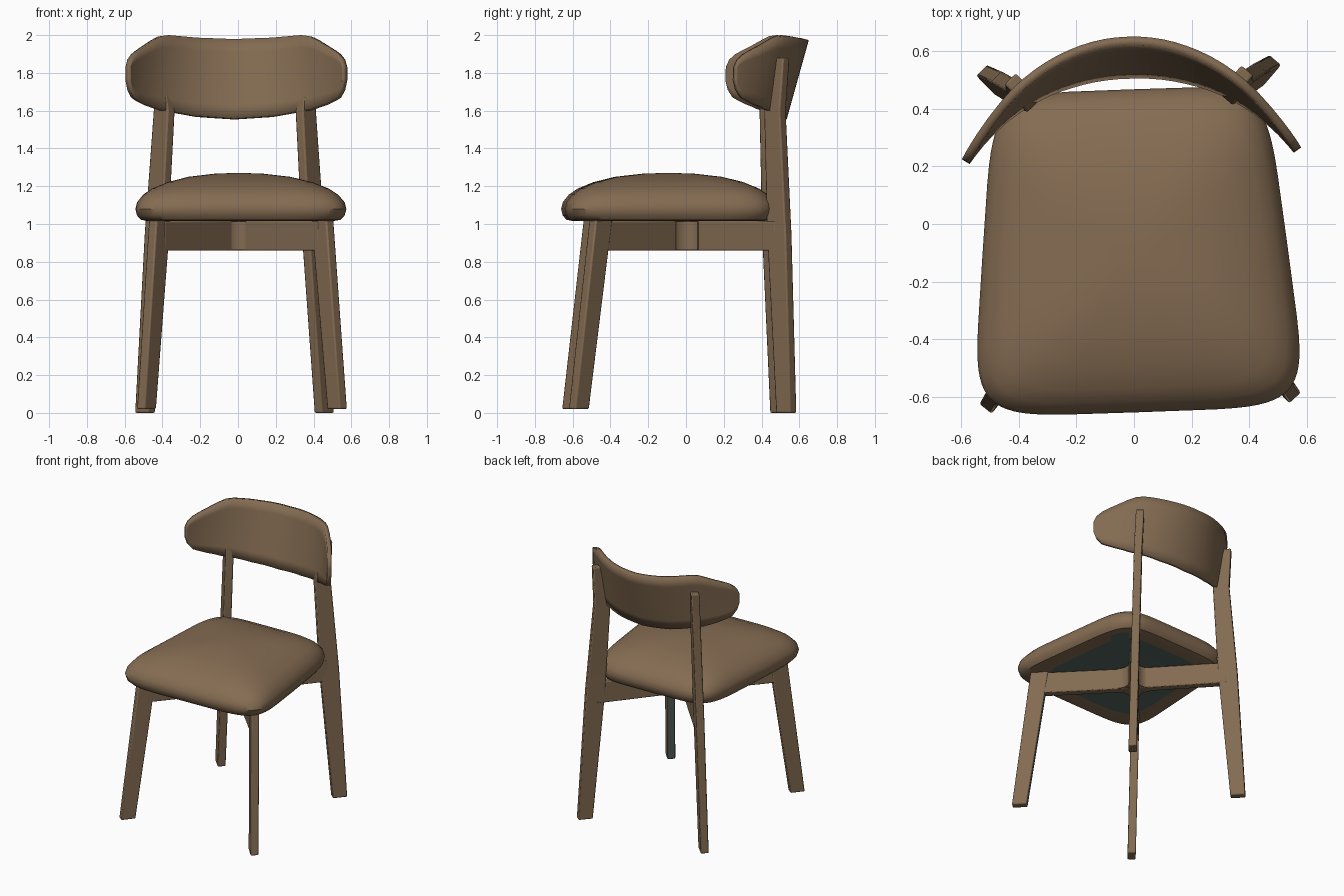
import bpy, bmesh, math
from mathutils import Vector, Matrix

cube = bpy.data.objects.get("Cube")
if cube:
    bpy.data.objects.remove(cube, do_unlink=True)

TURN = Matrix.Rotation(math.radians(2), 4, 'Z')  # whole chair stands slightly turned


def material(name, rgb):
    m = bpy.data.materials.new(name)
    m.use_nodes = True
    m.diffuse_color = (*rgb, 1)
    m.node_tree.nodes["Principled BSDF"].inputs["Base Color"].default_value = (*rgb, 1)
    return m


WOOD = material("brown wood", (0.225, 0.146, 0.083))
FABRIC = material("tan upholstery", (0.235, 0.15, 0.085))
LINING = material("grey green lining", (0.09, 0.13, 0.115))


def loft(name, rings, mats, rule=None, closed=True, bevel=0.0, thickness=0.0):
    """Skin a row of point rings; rule(face) picks the second material."""
    bm = bmesh.new()
    rows = [[bm.verts.new(p) for p in ring] for ring in rings]
    n = len(rows[0])
    for a, b in zip(rows, rows[1:]):
        for i in range(n if closed else n - 1):
            j = (i + 1) % n
            bm.faces.new((a[i], a[j], b[j], b[i]))
    if closed:
        bm.faces.new(rows[0][::-1])
        bm.faces.new(rows[-1])
    bmesh.ops.recalc_face_normals(bm, faces=bm.faces)
    bm.normal_update()
    if rule:
        for f in bm.faces:
            f.material_index = int(rule(f))
    bm.transform(TURN)
    me = bpy.data.meshes.new(name)
    bm.to_mesh(me)
    bm.free()
    ob = bpy.data.objects.new(name, me)
    bpy.context.collection.objects.link(ob)
    for m in mats:
        me.materials.append(m)
    if thickness:
        mod = ob.modifiers.new("Thickness", 'SOLIDIFY')
        mod.thickness, mod.offset = thickness, 0
    if bevel:
        mod = ob.modifiers.new("Soft edges", 'BEVEL')
        mod.width, mod.segments = bevel, 2
    bpy.ops.object.select_all(action='DESELECT')
    ob.select_set(True)
    bpy.context.view_layer.objects.active = ob
    bpy.ops.object.shade_smooth_by_angle(angle=math.radians(35))
    return ob


def interp(points, x):
    for (x0, y0), (x1, y1) in zip(points, points[1:]):
        if x <= x1:
            return y0 + (y1 - y0) * (x - x0) / (x1 - x0)
    return points[-1][1]


# Legs: sections of (x, y, z, depth), blade-like and pointing to the centre
WIDTH = 0.055
FRONT = [(0.505, -0.585, 0.02, 0.10), (0.43, -0.465, 1.03, 0.12)]
BACK = [(0.475, 0.515, 0.0, 0.10), (0.415, 0.48, 0.95, 0.13),
        (0.375, 0.458, 1.6, 0.11), (0.395, 0.50, 1.88, 0.05)]


def leg(name, sections, side, mats, rule=None):
    out = Vector((side * sections[0][0], sections[0][1], 0)).normalized()
    across = Vector((-out.y, out.x, 0)) * WIDTH / 2
    rings = []
    for x, y, z, depth in sections:
        c, d = Vector((side * x, y, z)), out * depth / 2
        rings.append([c - d - across, c + d - across, c + d + across, c - d + across])
    loft(name, rings, mats, rule, bevel=0.008)


def rail(name, end):
    end = Vector((*end, 0))
    across = Vector((-end.y, end.x, 0)).normalized() * WIDTH / 2
    base = [across, -across, end - across, end + across]
    loft(name, [[p + Vector((0, 0, z)) for p in base] for z in (0.86, 1.015)], [WOOD], bevel=0.006)


for side, word in ((1, "left"), (-1, "right")):
    if side == 1:
        # lined face on the inside of this leg
        leg("front_left_leg", FRONT, side, [WOOD, LINING],
            lambda f: f.normal.x < -0.4 and f.normal.y > 0.4)
    else:
        leg("front_right_leg", FRONT, side, [WOOD])
    leg("back_" + word + "_leg", BACK, side, [WOOD])
    rail("front_" + word + "_rail", (side * 0.425, -0.465))
    rail("back_" + word + "_rail", (side * 0.41, 0.475))

# Hub where the rails cross, with concave fillets between them
FILLET = 0.08
reach = (WIDTH / 2 + FILLET) * math.sqrt(2)
outline = []
for q in range(4):
    a = q * math.pi / 2
    for k in range(9):
        t = a + math.pi + math.radians(45 - 90 * k / 8)
        outline.append((reach * math.cos(a) + FILLET * math.cos(t),
                        reach * math.sin(a) + FILLET * math.sin(t)))
loft("rail_hub", [[(x, y, z) for x, y in outline] for z in (0.862, 1.013)], [WOOD])

# Padded seat: rounded trapezoid rings following a pillow profile
PROFILE = [(0.25, 1.02), (0.75, 1.02), (0.88, 1.015), (0.95, 1.022), (0.985, 1.045),
           (1, 1.08), (0.985, 1.115), (0.93, 1.155), (0.85, 1.187), (0.7, 1.222),
           (0.5, 1.25), (0.25, 1.266), (0.06, 1.27)]


def seat_ring(scale, z):
    power = 2 / (2.5 + 3.5 * scale)
    ring = []
    for k in range(72):
        c, s = math.cos(math.tau * k / 72), math.sin(math.tau * k / 72)
        u = math.copysign(abs(c) ** power, c) * scale
        y = math.copysign(abs(s) ** power, s) * scale * 0.56 - 0.093
        ring.append((u * (0.52 - 0.1 * y), y, z))
    return ring


def is_lining(f):
    c = f.calc_center_median()
    return f.normal.z < -0.9 and abs(c.x) < 0.4 and -0.48 < c.y < 0.32


loft("seat_cushion", [seat_ring(s, z) for s, z in PROFILE], [FABRIC, LINING], is_lining)

# Backrest: bent, leaning plate with clipped upper corners
TOP = [(0, 1.975), (0.2, 1.983), (0.36, 1.998), (0.41, 1.992), (0.54, 1.905), (0.565, 1.87), (0.575, 1.83)]
BOTTOM = [(0, 1.557), (0.2, 1.57), (0.4, 1.605), (0.5, 1.64), (0.545, 1.67), (0.565, 1.71), (0.575, 1.76)]
BEND = 0.71
half = [0.04 * i for i in range(14)] + [0.545, 0.556, 0.565, 0.57, 0.575]
columns = []
for x in [-v for v in half[:0:-1]] + half:
    ax = abs(x)
    lo, hi = interp(BOTTOM, ax), interp(TOP, ax)
    base = 0.522 - (BEND - math.sqrt(BEND ** 2 - x * x))
    lean = 0.28 * (1 - (x / 0.62) ** 2)
    heights = [lo + (hi - lo) * k / 6 for k in range(7)]
    columns.append([(x, base + lean * (z - 1.57), z) for z in heights])
loft("backrest", columns, [WOOD], closed=False, thickness=0.03)
